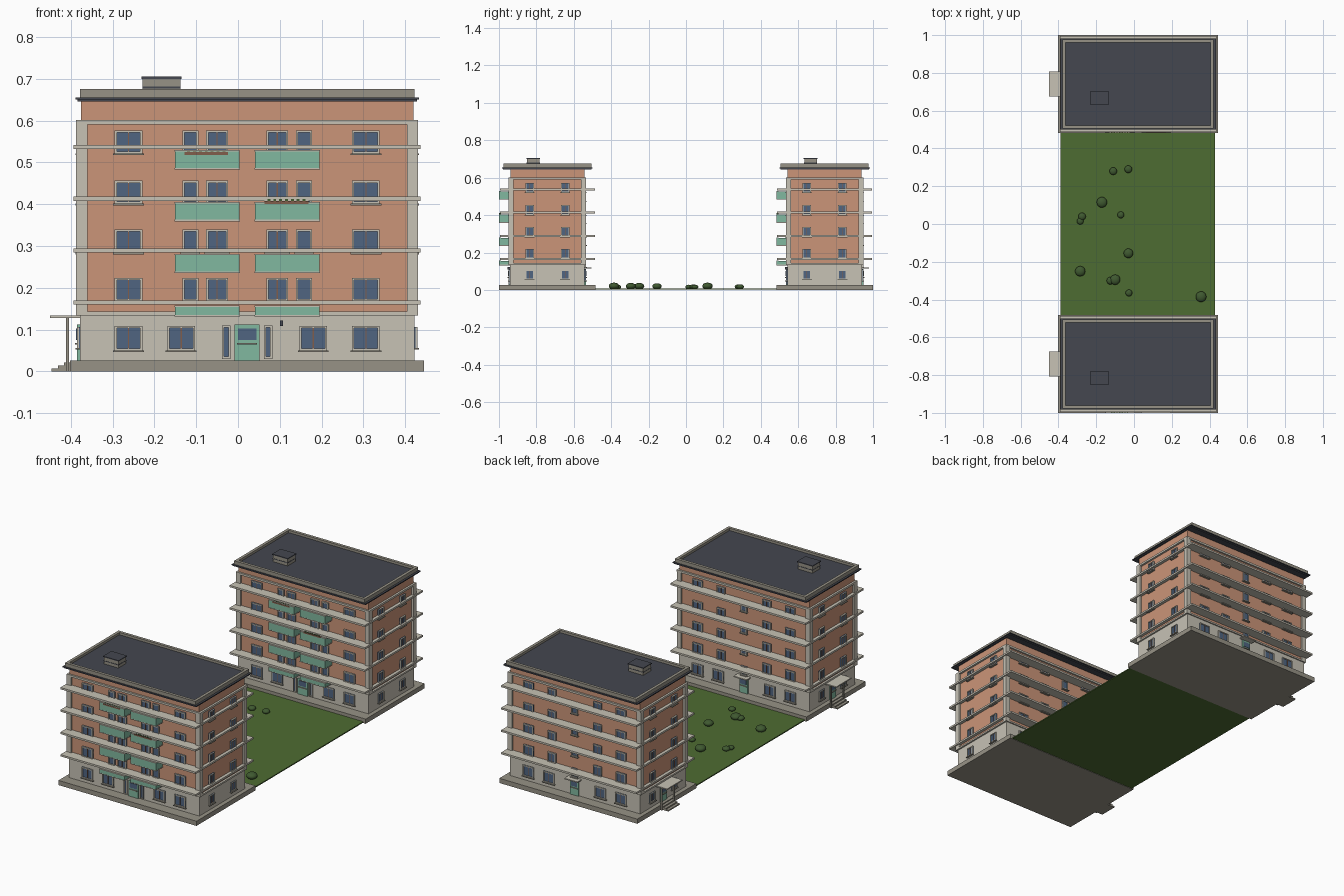
import bpy, bmesh, math
from mathutils import Matrix, Vector

cube = bpy.data.objects.get("Cube")
if cube:
    bpy.data.objects.remove(cube, do_unlink=True)

COLOURS = {
    "terracotta": (0.60, 0.30, 0.19), "cream": (0.57, 0.54, 0.46),
    "stone": (0.31, 0.29, 0.24), "slate": (0.058, 0.063, 0.08),
    "mint": (0.22, 0.48, 0.35), "glass": (0.08, 0.13, 0.22),
    "brown": (0.22, 0.11, 0.07), "grass": (0.076, 0.15, 0.032),
    "bush_green": (0.05, 0.10, 0.03),
}
MATS = {}
for name, rgb in COLOURS.items():
    m = bpy.data.materials.new(name)
    m.use_nodes = True
    m.diffuse_color = (*rgb, 1)
    m.node_tree.nodes["Principled BSDF"].inputs["Base Color"].default_value = (*rgb, 1)
    MATS[name] = m

parts = {}      # part name -> (bmesh, material name)
CX, CY = 0.022, 0.7415
FRONT, RIGHT, BACK, LEFT = range(4)


def box(part, mat, x, y, z, side=FRONT):
    """Box between pairs of limits; side turns it about the building axis."""
    bm = parts.setdefault(part, (bmesh.new(), mat))[0]
    size = Vector((x[1] - x[0], y[1] - y[0], z[1] - z[0]))
    mid = Vector((sum(x), sum(y), sum(z))) / 2
    turn = Matrix.Rotation(side * math.pi / 2, 4, "Z")
    bmesh.ops.create_cube(bm, size=1, matrix=turn @ Matrix.Translation(mid) @ Matrix.Diagonal((*size, 1)))


def block(part, mat, hx, hy, z):
    box(part, mat, (-hx, hx), (-hy, hy), z)


def on_wall(part, mat, side, u, w, z, depth, start=0):
    """Box standing out from a wall, centred on u along it."""
    wall = 0.2 if side in (FRONT, BACK) else 0.4
    box(part, mat, (u - w / 2, u + w / 2), (-wall - depth, -wall - start + 0.002), z, side)


def window(side, u, w, z, h, sill=True):
    f = 0.005
    on_wall("window_glass", "glass", side, u, w, (z, z + h), 0.003)
    for s in (-1, 1):
        on_wall("window_frames", "cream", side, u + s * (w - f) / 2, f, (z, z + h), 0.007)
    for zz in (z, z + h - f):
        on_wall("window_frames", "cream", side, u, w, (zz, zz + f), 0.007)
    if w > 0.04:
        on_wall("window_mullions", "brown", side, u, 0.003, (z + f, z + h - f), 0.005)
    if sill:
        on_wall("window_sills", "stone", side, u, w + 0.008, (z - 0.004, z), 0.011)


# Main body, from plinth to roof
block("plinth", "stone", 0.4235, 0.2585, (0, 0.026))
block("ground_floor_wall", "cream", 0.4, 0.2, (0.026, 0.136))
block("ground_floor_ledge", "cream", 0.409, 0.207, (0.134, 0.143))
block("upper_wall", "terracotta", 0.398, 0.198, (0.136, 0.65))
block("top_ledge", "cream", 0.409, 0.208, (0.59, 0.601))
block("cornice_lower", "slate", 0.406, 0.236, (0.645, 0.65))
block("cornice", "slate", 0.411, 0.241, (0.65, 0.655))
block("roof_deck", "slate", 0.39, 0.225, (0.654, 0.662))
for s in (-1, 1):
    box("parapet", "stone", (-0.4, 0.4), sorted((s * 0.219, s * 0.235)), (0.655, 0.675))
    box("parapet", "stone", sorted((s * 0.384, s * 0.4)), (-0.219, 0.219), (0.655, 0.675))
    for t in (-1, 1):
        box("corner_pilasters", "cream", sorted((s * 0.382, s * 0.409)),
            sorted((t * 0.18, t * 0.207)), (0.143, 0.59))

# Floor bands around the building
BANDS = (0.165, 0.289, 0.413, 0.537)
for z in BANDS:
    block("floor_bands", "cream", 0.415, 0.254, (z - 0.005, z + 0.005))

# Upper windows and balconies
FLOORS = (0.168, 0.284, 0.401, 0.521)
for i, z in enumerate(FLOORS):
    for s in (-1, 1):
        for u, w in ((0.284, 0.066), (0.136, 0.038), (0.072, 0.052)):
            window(FRONT, s * u, w, z, 0.055)
        for u, w in ((0.284, 0.06), (0.14, 0.05)):
            window(BACK, s * u, w, z, 0.055)
        for side in (RIGHT, LEFT):
            window(side, s * 0.095, 0.045, z, 0.052)
        # Hanging balcony: slab, front panel, two cheeks and a rim
        u, b = s * 0.096, BANDS[i]
        lo, hi = b - 0.05, b - 0.011
        if i == 0:
            lo = b - 0.03
        on_wall("balcony_slabs", "cream", FRONT, u, 0.157, (lo - 0.004, lo), 0.0575)
        on_wall("balcony_panels", "mint", FRONT, u, 0.154, (lo, hi), 0.057, 0.051)
        on_wall("balcony_rims", "cream", FRONT, u, 0.156, (hi, hi + 0.003), 0.058, 0.05)
        for e in (-1, 1):
            on_wall("balcony_panels", "mint", FRONT, u + e * 0.0745, 0.005, (lo, hi), 0.053)
    window(BACK, 0, 0.036, z - 0.045, 0.05)

# Flower boxes on two balconies
for u, z in ((-0.098, 0.518), (0.094, 0.4)):
    on_wall("flower_boxes", "brown", FRONT, u, 0.105, (z, z + 0.007), 0.0585, 0.05)
    for k in range(7):
        on_wall("flowers", "bush_green", FRONT, u + (k - 3) * 0.014, 0.007, (z + 0.006, z + 0.012), 0.0575, 0.05)

# Ground floor windows
for s in (-1, 1):
    for side in (FRONT, BACK):
        for u in (0.284, 0.158):
            window(side, s * u, 0.066, 0.05, 0.059)
    for side in (RIGHT, LEFT):
        window(side, s * 0.095, 0.045, 0.056, 0.05)
    window(FRONT, s * 0.05, 0.02, 0.03, 0.08, False)

# Doors, each with a glazed upper light and a handle rail
for side, w in ((FRONT, 0.06), (BACK, 0.05), (LEFT, 0.05)):
    on_wall("doors", "mint", side, 0, w, (0.026, 0.112), 0.007)
    on_wall("door_lights", "glass", side, 0, w * 0.75, (0.075, 0.102), 0.009)
    on_wall("door_rails", "stone", side, 0, w * 0.8, (0.064, 0.068), 0.012)
on_wall("back_canopy", "cream", BACK, 0, 0.08, (0.115, 0.121), 0.036)
on_wall("wall_lamp", "slate", FRONT, 0.082, 0.008, (0.108, 0.122), 0.012)

# Side porch with posts and steps
on_wall("porch_canopy", "cream", LEFT, 0, 0.134, (0.127, 0.133), 0.072)
for s in (-1, 1):
    on_wall("porch_posts", "stone", LEFT, s * 0.055, 0.006, (0, 0.128), 0.034, 0.028)
for k in range(3):
    on_wall("porch_steps", "stone", LEFT, 0, 0.1, (0.007 * k, 0.007 * k + 0.007), 0.068 - 0.015 * k)

# Rooftop vent
vx, vy = -0.205, -0.075
for part, mat, g, z in (("vent_body", "stone", 0, (0.66, 0.7)),
                        ("vent_slit", "slate", 0.001, (0.677, 0.681)),
                        ("vent_cap", "slate", 0.003, (0.7, 0.705))):
    box(part, mat, (vx - 0.045 - g, vx + 0.045 + g), (vy - 0.034 - g, vy + 0.034 + g), z)

# Turn parts into objects, one set for each building
for name, (bm, mat) in parts.items():
    mesh = bpy.data.meshes.new(name)
    bm.to_mesh(mesh)
    bm.free()
    mesh.materials.append(MATS[mat])
    for prefix, y in (("front", -CY), ("back", CY)):
        ob = bpy.data.objects.new(f"{prefix}_building_{name}", mesh)
        ob.location = (CX, y, 0)
        bpy.context.collection.objects.link(ob)

# Lawn between the buildings
bpy.ops.mesh.primitive_cube_add(size=1, location=(0.02, 0, 0.005))
lawn = bpy.context.object
lawn.name = "lawn"
lawn.scale = (0.82, 0.98, 0.006)
lawn.data.materials.append(MATS["grass"])

# Bushes: x, y, radius
BUSHES = ((-.11, .28, .02), (-.03, .29, .02), (-.17, .115, .028), (-.275, .04, .02),
          (-.285, .015, .018), (-.07, .048, .018), (-.03, -.155, .025), (-.285, -.25, .027),
          (-.125, -.30, .02), (-.10, -.295, .027), (-.027, -.365, .018), (.355, -.385, .028))
for x, y, r in BUSHES:
    bpy.ops.mesh.primitive_ico_sphere_add(subdivisions=3, radius=r, location=(x, y, 0.008 + r * 0.45))
    bush = bpy.context.object
    bush.name = "bush"
    bush.scale.z = 0.65
    bush.data.materials.append(MATS["bush_green"])
    bpy.ops.object.shade_smooth()
